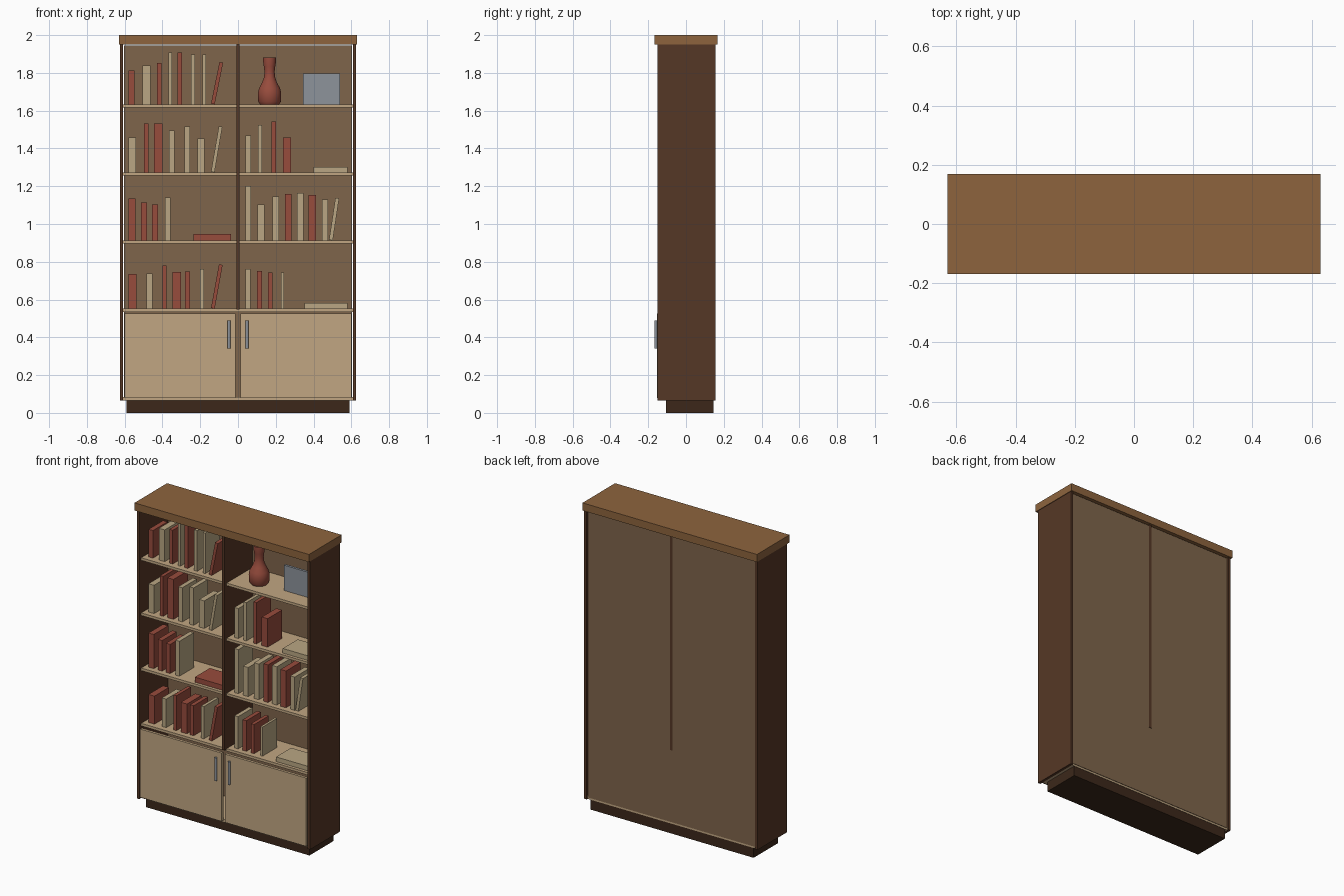
import bpy, math
from mathutils import Matrix

if "Cube" in bpy.data.objects:
    bpy.data.objects.remove(bpy.data.objects["Cube"])

# colours, given as display values and stored as linear
def mat(name, rgb):
    m = bpy.data.materials.new(name)
    m.diffuse_color = [(c / 255) ** 2.2 for c in rgb] + [1]
    m.use_nodes = True
    m.node_tree.nodes["Principled BSDF"].inputs["Base Color"].default_value = m.diffuse_color
    return m

TOP = mat("warm_wood", (140, 100, 64))
DARK = mat("dark_wood", (86, 58, 42))
BASE = mat("base_wood", (62, 44, 32))
PALE = mat("pale_wood", (192, 165, 129))
BACK = mat("back_wood", (126, 101, 76))
RED = mat("red", (150, 77, 63))
CREAM = mat("cream", (184, 165, 130))
STEEL = mat("steel", (140, 146, 154))

def mesh_object(name, verts, faces, material):
    me = bpy.data.meshes.new(name)
    me.from_pydata(verts, [], faces)
    me.materials.append(material)
    ob = bpy.data.objects.new(name, me)
    bpy.context.collection.objects.link(ob)
    return ob

def box(name, x, y, z, material):
    """Box from (min, max) pairs."""
    v = [(a, b, c) for a in x for b in y for c in z]
    f = [(0, 1, 3, 2), (4, 6, 7, 5), (0, 4, 5, 1), (2, 3, 7, 6), (0, 2, 6, 4), (1, 5, 7, 3)]
    return mesh_object(name, v, f, material)

def lathe(name, profile, centre, sides, material):
    """Solid of revolution, capped at both ends."""
    v, f, n = [], [], len(profile)
    for r, z in profile:
        for i in range(sides):
            a = 2 * math.pi * i / sides
            v.append((r * math.cos(a), r * math.sin(a), z))
    for k in range(n - 1):
        for i in range(sides):
            j = (i + 1) % sides
            f.append((k * sides + i, k * sides + j, (k + 1) * sides + j, (k + 1) * sides + i))
    f.append(tuple(reversed(range(sides))))
    f.append(tuple(range((n - 1) * sides, n * sides)))
    ob = mesh_object(name, v, f, material)
    ob.location = centre
    bpy.ops.object.select_all(action='DESELECT')
    ob.select_set(True)
    bpy.context.view_layer.objects.active = ob
    bpy.ops.object.shade_smooth_by_angle(angle=math.radians(40))
    return ob

# carcass
box("top_board", (-.63, .63), (-.168, .168), (1.95, 2), TOP)
box("plinth", (-.59, .59), (-.105, .145), (0, .065), BASE)
box("back_panel", (-.603, .603), (.138, .15), (.077, 1.945), BACK)
box("bottom_board", (-.608, .608), (-.13, .147), (.065, .085), PALE)
box("centre_divider", (-.009, .009), (-.15, .153), (.547, 1.95), DARK)

# sides, doors and handles
for s, side in ((-1, "left"), (1, "right")):
    pair = lambda a, b: tuple(sorted((s * a, s * b)))
    box(side + "_side_panel", pair(.608, .626), (-.15, .156), (.065, 1.95), DARK)
    box(side + "_door", pair(.012, .6), (-.153, -.135), (.08, .526), PALE)
    lathe(side + "_handle", [(.008, .34), (.008, .49)], (s * .048, -.16, 0), 12, STEEL)

# shelves
SHELF = [.552, .913, 1.273, 1.633]
for i, z in enumerate(SHELF):
    box(f"shelf_{i + 1}", (-.608, .608), (-.13, .14), (z - .017, z), PALE)

# books: (left, right, height, colour) upright; optional lean angle
count = 0
def book(level, x0, x1, h, material, lean=0):
    global count
    count += 1
    ob = box(f"book_{count}", (0, x1 - x0), (-.095, .055), (0, h), material)
    ob.matrix_world = Matrix.Translation((x0, 0, SHELF[level])) @ Matrix.Rotation(lean, 4, 'Y')
    if lean:  # rest the lower corner on the shelf
        ob.location.z += (x1 - x0) * math.sin(lean)

def row(level, items):
    for item in items:
        book(level, *item)

row(0, [(-.58, -.537, .183, RED), (-.484, -.452, .186, CREAM), (-.4, -.378, .228, RED),
        (-.347, -.302, .194, RED), (-.28, -.254, .196, RED), (-.2, -.18, .21, CREAM),
        (-.143, -.123, .235, RED, .18), (.04, .067, .21, CREAM), (.1, .127, .2, RED),
        (.16, .183, .19, RED), (.228, .244, .19, CREAM)])
row(1, [(-.58, -.542, .223, RED), (-.513, -.481, .2, RED), (-.455, -.423, .19, RED),
        (-.386, -.357, .228, CREAM), (.04, .069, .288, CREAM), (.103, .14, .19, CREAM),
        (.183, .217, .233, CREAM), (.25, .283, .245, RED), (.312, .347, .25, CREAM),
        (.373, .413, .24, RED), (.444, .476, .217, CREAM), (.482, .502, .225, CREAM, .15)])
row(2, [(-.58, -.54, .185, CREAM), (-.497, -.474, .26, RED), (-.444, -.4, .26, RED),
        (-.365, -.336, .223, CREAM), (-.283, -.254, .244, CREAM), (-.214, -.177, .18, CREAM),
        (-.143, -.124, .245, CREAM, .17), (.04, .069, .196, CREAM), (.106, .127, .25, CREAM),
        (.177, .2, .27, RED), (.238, .28, .186, RED)])
row(3, [(-.58, -.548, .18, RED), (-.505, -.463, .207, CREAM), (-.43, -.405, .22, RED),
        (-.368, -.35, .276, CREAM), (-.32, -.296, .276, RED), (-.25, -.228, .265, CREAM),
        (-.188, -.17, .265, CREAM), (-.143, -.123, .225, RED, .2)])

# books lying flat
for i, (level, x0, x1, h, m) in enumerate([(0, .352, .58, .03, CREAM), (1, -.235, -.037, .033, RED),
                                           (2, .4, .58, .03, CREAM)]):
    box(f"flat_book_{i + 1}", (x0, x1), (-.11, .045), (SHELF[level], SHELF[level] + h), m)

# ornaments
lathe("vase", [(.05, 0), (.06, .015), (.062, .06), (.056, .085), (.04, .115), (.029, .145),
               (.027, .175), (.03, .2), (.034, .225), (.034, .248)], (.167, -.02, SHELF[3]), 28, RED)
box("picture_frame", (.345, .54), (-.02, -.004), (SHELF[3], SHELF[3] + .165), STEEL)
